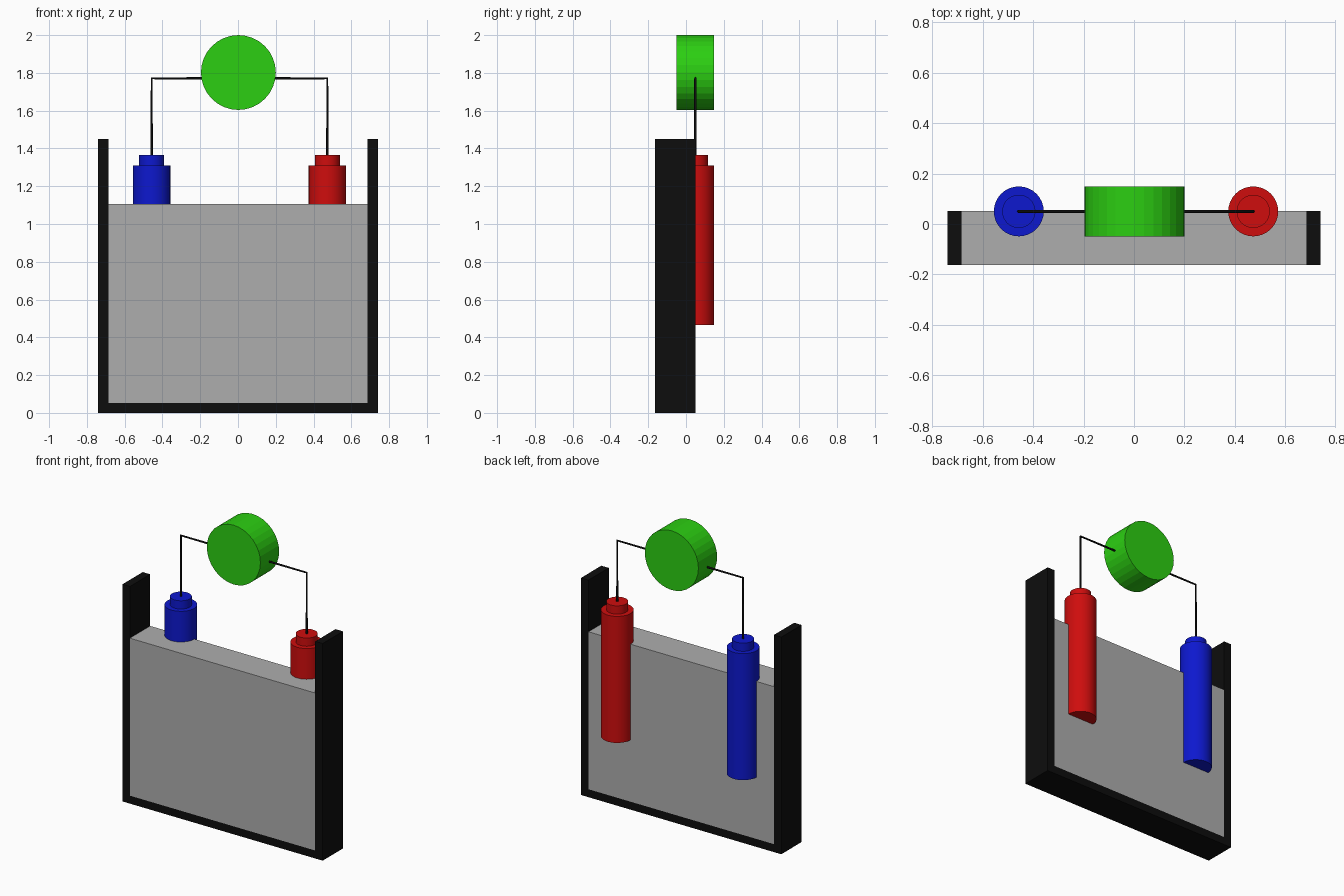
import bpy, bmesh
from math import pi, radians
from mathutils import Matrix, Vector

if "Cube" in bpy.data.objects:
    bpy.data.objects.remove(bpy.data.objects["Cube"])

Y = 0.05                      # shared depth of electrodes, wires and meter
FRONT, BACK = -0.163, 0.051   # depth range of tank and liquid


def material(name, rgb):
    m = bpy.data.materials.new(name)
    m.diffuse_color = (*rgb, 1)
    m.use_nodes = True
    m.node_tree.nodes["Principled BSDF"].inputs["Base Color"].default_value = m.diffuse_color
    return m


BLACK = material("black", (0.004, 0.004, 0.004))
BLUE = material("blue", (0.004, 0.009, 0.62))
RED = material("red", (0.62, 0.004, 0.004))
GREEN = material("green", (0.025, 0.62, 0.006))
GREY = material("liquid_grey", (0.42, 0.42, 0.42))


def finish(name, bm, mat, smooth=False):
    bmesh.ops.recalc_face_normals(bm, faces=bm.faces)
    mesh = bpy.data.meshes.new(name)
    bm.to_mesh(mesh)
    bm.free()
    mesh.materials.append(mat)
    ob = bpy.data.objects.new(name, mesh)
    bpy.context.collection.objects.link(ob)
    if smooth:
        bpy.ops.object.select_all(action='DESELECT')
        ob.select_set(True)
        bpy.context.view_layer.objects.active = ob
        bpy.ops.object.shade_smooth_by_angle(angle=radians(35))
    return ob


def extrude_profile(name, points, mat):
    """Closed XZ outline extruded through the tank depth."""
    bm = bmesh.new()
    face = bm.faces.new([bm.verts.new((x, FRONT, z)) for x, z in points])
    ext = bmesh.ops.extrude_face_region(bm, geom=[face])
    moved = [v for v in ext["geom"] if isinstance(v, bmesh.types.BMVert)]
    bmesh.ops.translate(bm, verts=moved, vec=(0, BACK - FRONT, 0))
    return finish(name, bm, mat)


def lathe(name, profile, x, mat, sides=32):
    """Spin an (r, z) profile around a vertical axis at x."""
    bm = bmesh.new()
    verts = [bm.verts.new((x + r, Y, z)) for r, z in profile]
    edges = [bm.edges.new(pair) for pair in zip(verts, verts[1:])]
    bmesh.ops.spin(bm, geom=verts + edges, cent=(x, Y, 0), axis=(0, 0, 1),
                   angle=2 * pi, steps=sides, use_duplicate=False)
    bmesh.ops.remove_doubles(bm, verts=bm.verts, dist=1e-5)
    return finish(name, bm, mat, smooth=True)


def wire(name, points, radius=0.0065):
    """Round wire swept along a polyline."""
    cu = bpy.data.curves.new(name, 'CURVE')
    cu.dimensions = '3D'
    cu.bevel_depth = radius
    cu.bevel_resolution = 2
    cu.use_fill_caps = True
    sp = cu.splines.new('POLY')
    sp.points.add(len(points) - 1)
    for p, (x, z) in zip(sp.points, points):
        p.co = (x, Y, z, 1)
    cu.materials.append(BLACK)
    ob = bpy.data.objects.new(name, cu)
    bpy.context.collection.objects.link(ob)


# Open-topped U-shaped tank
W, WI, H, FLOOR = 0.74, 0.685, 1.45, 0.053
extrude_profile("tank", [(-W, 0), (W, 0), (W, H), (WI, H), (WI, FLOOR),
                         (-WI, FLOOR), (-WI, H), (-W, H)], BLACK)

# Liquid block filling the tank
extrude_profile("liquid", [(-WI, FLOOR), (WI, FLOOR), (WI, 1.105), (-WI, 1.105)], GREY)

# Stepped electrodes, each with its lead to the meter
rod = [(0, 0.465), (0.099, 0.465), (0.099, 1.31), (0.066, 1.31), (0.066, 1.365), (0, 1.365)]
for side, x, end, mat in (("left", -0.457, -0.19, BLUE), ("right", 0.473, 0.19, RED)):
    lathe(side + "_electrode", rod, x, mat)
    wire(side + "_wire", [(x, 1.355), (x, 1.771), (end, 1.771)])

# Round meter, faceted drum facing the front
bm = bmesh.new()
bmesh.ops.create_cone(bm, cap_ends=True, segments=32, radius1=0.198, radius2=0.198, depth=0.198,
                      matrix=Matrix.Translation(Vector((0.002, Y, 1.802))) @ Matrix.Rotation(pi / 2, 4, 'X'))
finish("meter", bm, GREEN)
